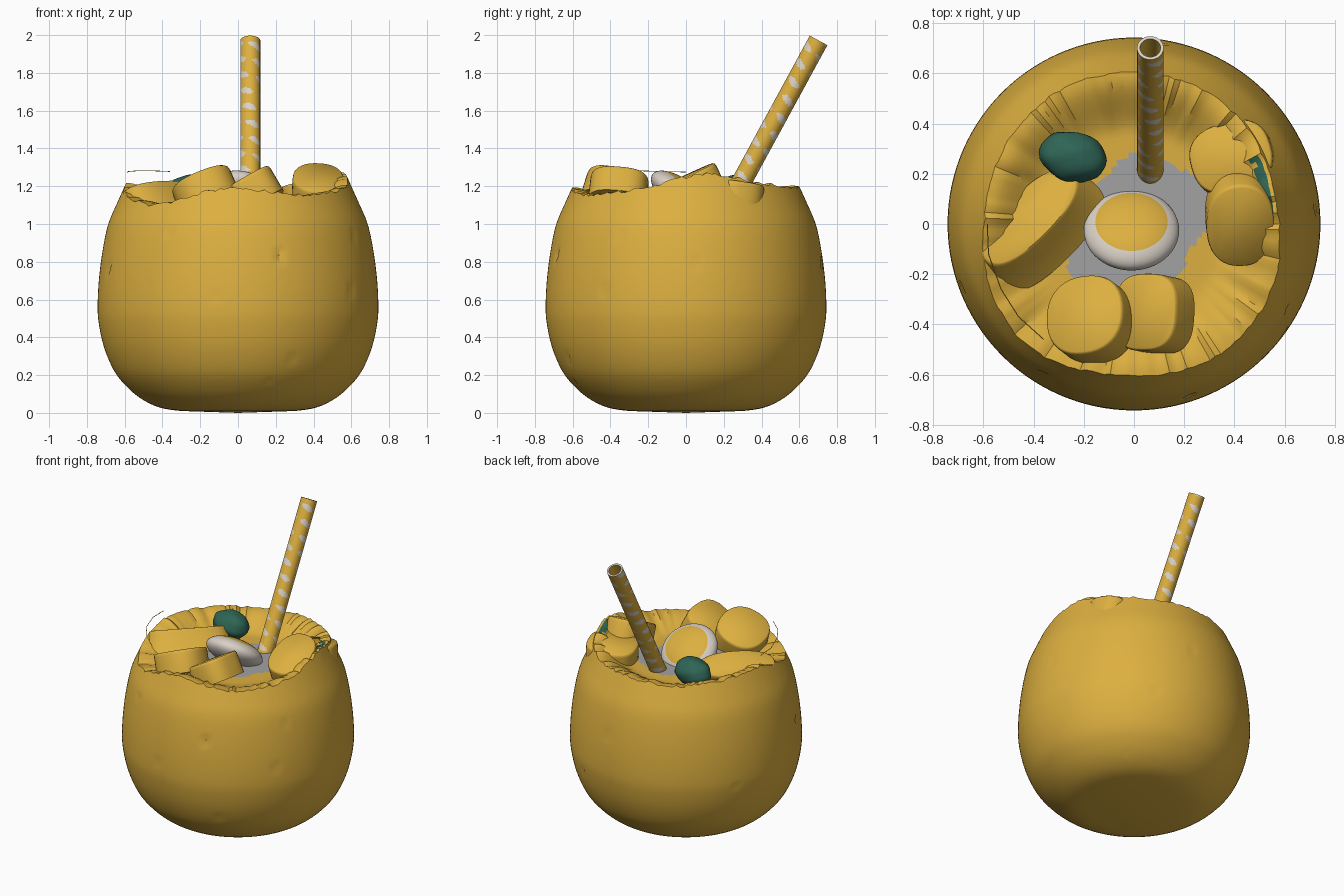
import bpy, bmesh, math, random
from mathutils import Vector, Matrix

if "Cube" in bpy.data.objects:
    bpy.data.objects.remove(bpy.data.objects["Cube"])

rng = random.Random(4)


def mat(name, c):
    m = bpy.data.materials.new(name)
    m.diffuse_color = (*c, 1)
    m.use_nodes = True
    m.node_tree.nodes["Principled BSDF"].inputs["Base Color"].default_value = m.diffuse_color
    return m


YELLOW = mat("golden_yellow", (0.72, 0.43, 0.05))
CREAM = mat("cream_white", (0.70, 0.64, 0.57))
GRAY = mat("milk_gray", (0.36, 0.36, 0.36))
GREEN = mat("dark_green", (0.028, 0.13, 0.09))


def finish(bm, name, mats, angle=40):
    bmesh.ops.recalc_face_normals(bm, faces=bm.faces)
    me = bpy.data.meshes.new(name)
    bm.to_mesh(me)
    bm.free()
    for m in mats:
        me.materials.append(m)
    ob = bpy.data.objects.new(name, me)
    bpy.context.collection.objects.link(ob)
    bpy.ops.object.select_all(action='DESELECT')
    ob.select_set(True)
    bpy.context.view_layer.objects.active = ob
    bpy.ops.object.shade_smooth_by_angle(angle=math.radians(angle))
    return ob


def bridge(bm, a, b):
    n = len(a)
    return [bm.faces.new((a[i], a[(i + 1) % n], b[(i + 1) % n], b[i])) for i in range(n)]


def lerp_table(tab, x):
    for (x0, y0), (x1, y1) in zip(tab, tab[1:]):
        if x <= x1:
            return y0 + (y1 - y0) * (x - x0) / (x1 - x0)
    return tab[-1][1]


# ---- shell: lathe with a wavy torn rim and a shallow filled inside
prof = [(0.15, 0.0), (0.3, 0.01), (0.42, 0.03), (0.52, 0.08), (0.6, 0.15), (0.66, 0.23),
        (0.71, 0.35), (0.738, 0.48), (0.743, 0.58), (0.735, 0.72), (0.715, 0.87),
        (0.687, 1.0), (0.645, 1.1), (0.6, 1.2), (0.565, 1.28), (0.54, 1.33)]
dense = []
for i in range(1, len(prof) - 2):
    p = [Vector(q) for q in prof[i - 1:i + 3]]
    for k in range(4):
        t = k / 4
        dense.append(0.5 * (2 * p[1] + (p[2] - p[0]) * t + (2 * p[0] - 5 * p[1] + 4 * p[2] - p[3]) * t * t
                            + (3 * p[1] - p[0] - 3 * p[2] + p[3]) * t ** 3))
radius = [(q.y, q.x) for q in dense]
RIM = [(-180, 1.21), (-165, 1.16), (-138, 1.10), (-126, 1.11), (-105, 1.175), (-90, 1.19),
       (-70, 1.17), (-60, 1.15), (-35, 1.17), (-18, 1.20), (0, 1.25), (12, 1.265), (25, 1.25),
       (42, 1.215), (60, 1.2), (90, 1.19), (120, 1.18), (150, 1.2), (180, 1.21)]
SEG, FILL, CUT = 160, 1.09, 0.9
angs = [-math.pi + 2 * math.pi * i / SEG for i in range(SEG)]
rim = [lerp_table(RIM, math.degrees(a)) + rng.uniform(-0.009, 0.009) for a in angs]
bm = bmesh.new()
rings = []
zs = [q.y for q in dense if q.y < CUT]
for z in zs:
    r = lerp_table(radius, z)
    rings.append([bm.verts.new((r * math.cos(a), r * math.sin(a), z)) for a in angs])
for k in range(9):
    ring = []
    for a, h in zip(angs, rim):
        z = CUT + (h - CUT) * k / 8
        r = lerp_table(radius, z)
        ring.append(bm.verts.new((r * math.cos(a), r * math.sin(a), z)))
    rings.append(ring)
n_outer = len(rings)
for k in range(26):
    f = 1 - k / 27
    ring = []
    for a, h in zip(angs, rim):
        r = (lerp_table(radius, h) - 0.015) * f
        s = min(1, max(0, (f - 0.6) / 0.4))
        z = FILL + (h - FILL) * s * s * (3 - 2 * s)
        ring.append(bm.verts.new((r * math.cos(a), r * math.sin(a), z)))
    rings.append(ring)
for a, b in zip(rings, rings[1:]):
    bridge(bm, a, b)
for ring, z in ((rings[0], 0.0), (rings[-1], FILL)):
    c = bm.verts.new((0, 0, z))
    for i in range(SEG):
        bm.faces.new((ring[i], ring[(i + 1) % SEG], c))
# small pits in the skin: angle, height
for deg, z, d in [(-71, .82, .03), (-121, .97, .015), (-66, .28, .015), (-160, .75, .015), (4, .8, .012),
                  (-35, .63, .015), (-30, .95, .012), (-100, .6, .012), (60, .45, .012), (45, .1, .012),
                  (-74, .17, .012), (80, .8, .012), (150, .5, .012)]:
    r, a = lerp_table(radius, z), math.radians(deg)
    p = Vector((r * math.cos(a), r * math.sin(a), z))
    v = min((v for ring in rings[:n_outer - 1] for v in ring), key=lambda v: (v.co - p).length)
    v.co.x *= 1 - d
    v.co.y *= 1 - d
# milky pool in the middle, green flecks inside the rim
for f in bm.faces:
    c = f.calc_center_median()
    a = math.atan2(c.y, c.x)
    r = math.hypot(c.x, c.y)
    if c.z > 1.0 and r < 0.28 + 0.04 * math.sin(2 * a + 0.6) + 0.025 * math.sin(5 * a):
        f.material_index = 1
    elif c.z > 1.235 and r < 0.565 and 5 < math.degrees(a) < 30:
        f.material_index = 2
finish(bm, "fruit_shell", [YELLOW, GRAY, GREEN], 35)


# ---- fruit chunks: tilted rounded slabs
def chunk(name, top, normal, along, a, b, depth, shift=(0, 0), grow=1.0, power=2.3):
    n = Vector(normal).normalized()
    u = Vector(along)
    u = (u - n * u.dot(n)).normalized()
    v = n.cross(u)
    bm = bmesh.new()
    loops = []
    for d, s, m in ((0, 0.94, 0), (0.006, 0.98, 0), (0.02, 1, 0), (depth, grow, 1)):
        ring = []
        for i in range(40):
            t = 2 * math.pi * i / 40
            c, q = math.cos(t), math.sin(t)
            x = a * s * math.copysign(abs(c) ** (2 / power), c) + shift[0] * m
            y = b * s * math.copysign(abs(q) ** (2 / power), q) + shift[1] * m
            ring.append(bm.verts.new(Vector(top) + u * x + v * y - n * d))
        loops.append(ring)
    for p, q in zip(loops, loops[1:]):
        bridge(bm, p, q)
    bm.faces.new(loops[0])
    bm.faces.new(loops[-1])
    finish(bm, name, [YELLOW], 50)


chunk("chunk_front_left", (-0.2, -0.36, 1.235), (-0.38, 0.28, 0.88), (1, 0, 0), 0.165, 0.165, 0.15)
chunk("chunk_front", (0.04, -0.35, 1.235), (-0.5, 0.1, 0.86), (0, 1, 0), 0.155, 0.145, 0.15, power=2.8)
chunk("chunk_right", (0.425, -0.01, 1.25), (0.05, -0.42, 0.9), (0, 1, 0), 0.18, 0.135, 0.15)
chunk("chunk_back_right", (0.385, 0.27, 1.21), (-0.12, 0.12, 0.98), (1, 0.3, 0), 0.165, 0.14, 0.13, power=2.6)
chunk("chunk_left", (-0.42, 0.03, 1.185), (-0.3, 0.3, 0.9), (1, 1, 0), 0.25, 0.11, 0.16,
      shift=(0, -0.05), grow=1.15)

# ---- flattened round fruit with a yellow filled face, tilted to the back
bm = bmesh.new()
bmesh.ops.create_uvsphere(bm, u_segments=48, v_segments=40, radius=1)
for f in bm.faces:
    c = f.calc_center_median()
    f.material_index = 1 if c.z > 0 and math.hypot(c.x, c.y) < 0.77 else 0
rot = Matrix.Rotation(-math.atan2(0.6, 0.8), 4, 'X')
bmesh.ops.transform(bm, verts=bm.verts, matrix=Matrix.Translation((-0.01, -0.025, 1.15)) @ rot
                    @ Matrix.Diagonal((0.19, 0.19, 0.085, 1)))
finish(bm, "filled_round_fruit", [CREAM, YELLOW], 60)

# ---- green berry
bm = bmesh.new()
bmesh.ops.create_uvsphere(bm, u_segments=32, v_segments=20, radius=1)
for v in bm.verts:
    x, y, z = v.co
    v.co *= 1 + 0.03 * math.sin(5 * x + 2) * math.sin(6 * y) + 0.02 * math.sin(8 * z + 4 * x)
bmesh.ops.transform(bm, verts=bm.verts, matrix=Matrix.Translation((-0.243, 0.267, 1.17))
                    @ Matrix.Rotation(-0.25, 4, 'Z') @ Matrix.Diagonal((0.135, 0.1, 0.09, 1)))
finish(bm, "green_berry", [GREEN], 60)

# ---- hollow straw with broken spiral stripes
base, tip = Vector((0.065, 0.20, 1.05)), Vector((0.065, 0.702, 1.972))
axis = (tip - base).normalized()
u = Vector((1, 0, 0))
w = axis.cross(u)
L, N, ROWS = (tip - base).length, 40, 120
bm = bmesh.new()


def ring_at(s, r):
    return [bm.verts.new(base + axis * s + (u * math.cos(2 * math.pi * i / N)
            + w * math.sin(2 * math.pi * i / N)) * r) for i in range(N)]


outer = [ring_at(L * k / ROWS, 0.053) for k in range(ROWS + 1)]
inner = [ring_at(L, 0.041), ring_at(L - 0.3, 0.041)]
for k in range(ROWS):
    for i, f in enumerate(bridge(bm, outer[k], outer[k + 1])):
        a, s = 2 * math.pi * i / N, L * k / ROWS
        band = math.sin(2 * math.pi * s / 0.095 + a)
        gap = math.sin(3 * a + 11 * s)
        f.material_index = 1 if band + 0.45 * gap > 0.72 else 0
for f in bridge(bm, outer[-1], inner[0]):
    f.material_index = 1
bridge(bm, inner[0], inner[1])
bm.faces.new(inner[1])
bm.faces.new(outer[0])
finish(bm, "straw", [YELLOW, CREAM], 40)

# ---- loose thin fibre over the left rim
cu = bpy.data.curves.new("loose_fibre", 'CURVE')
cu.dimensions = '3D'
cu.bevel_depth = 0.002
cu.bevel_resolution = 1
sp = cu.splines.new('POLY')
pts = [(-0.585, 0.0, 1.275), (-0.58, -0.12, 1.278), (-0.53, -0.26, 1.282), (-0.46, -0.37, 1.282), (-0.36, -0.46, 1.278)]
sp.points.add(len(pts) - 1)
for q, p in zip(sp.points, pts):
    q.co = (*p, 1)
cu.materials.append(YELLOW)
bpy.context.collection.objects.link(bpy.data.objects.new("loose_fibre", cu))
